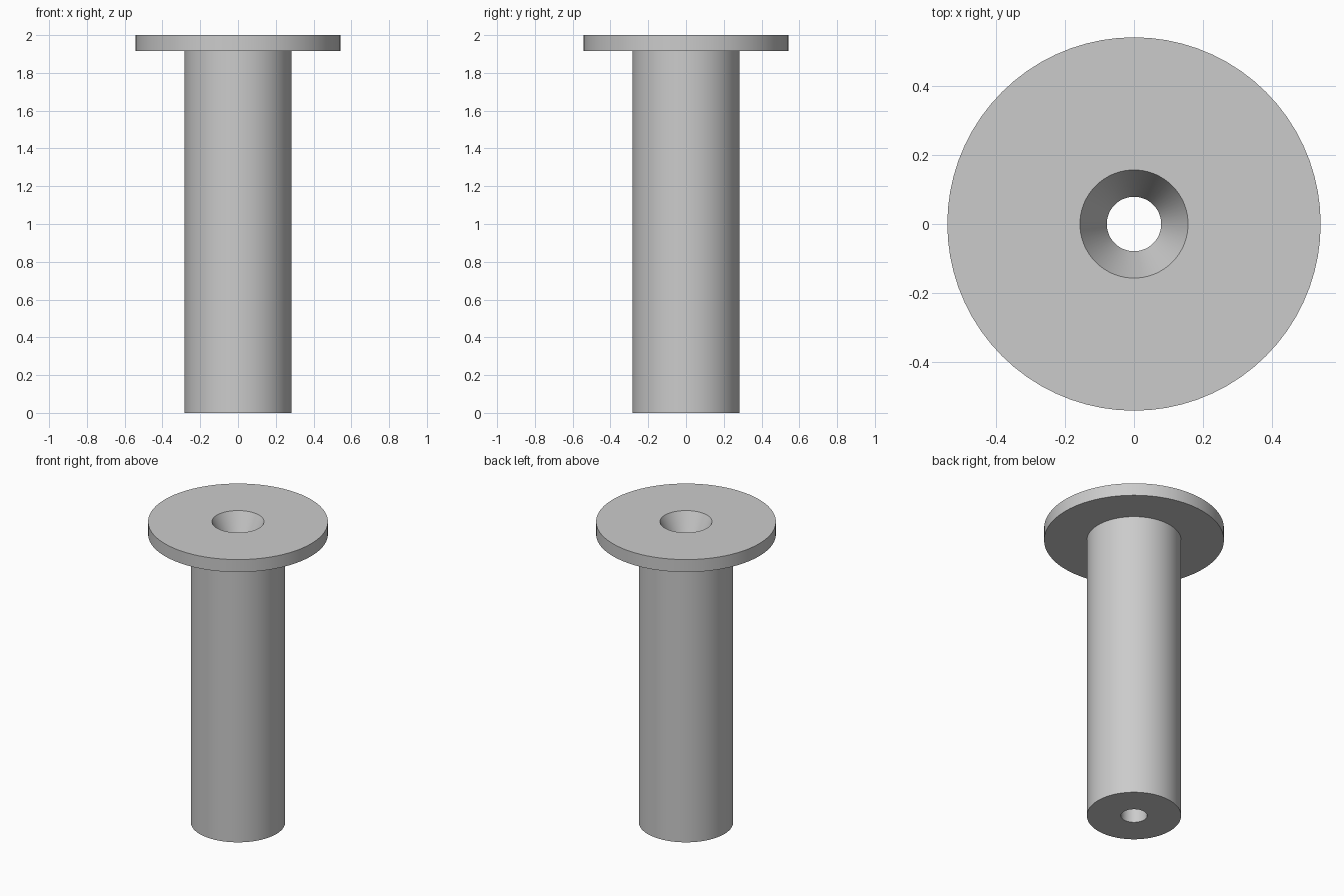
import bpy
import bmesh
import math

cube = bpy.data.objects.get("Cube")
if cube:
    bpy.data.objects.remove(cube, do_unlink=True)

SEGMENTS = 72

# Plain grey finish
grey = bpy.data.materials.new("light_grey")
grey.use_nodes = True
colour = (0.6, 0.6, 0.6, 1.0)
grey.diffuse_color = colour
grey.node_tree.nodes["Principled BSDF"].inputs["Base Color"].default_value = colour


def lathe(name, profile):
    """Spin a closed (radius, height) profile around the z axis."""
    bm = bmesh.new()
    verts = [bm.verts.new((r, 0, z)) for r, z in profile]
    edges = [bm.edges.new((v, verts[(i + 1) % len(verts)]))
             for i, v in enumerate(verts)]
    bmesh.ops.spin(bm, geom=verts + edges, axis=(0, 0, 1), cent=(0, 0, 0),
                   angle=math.tau, steps=SEGMENTS, use_merge=True)
    bmesh.ops.remove_doubles(bm, verts=bm.verts[:], dist=1e-5)
    bmesh.ops.recalc_face_normals(bm, faces=bm.faces[:])
    mesh = bpy.data.meshes.new(name)
    bm.to_mesh(mesh)
    bm.free()
    mesh.materials.append(grey)
    obj = bpy.data.objects.new(name, mesh)
    bpy.context.collection.objects.link(obj)
    bpy.ops.object.select_all(action="DESELECT")
    obj.select_set(True)
    bpy.context.view_layer.objects.active = obj
    bpy.ops.object.shade_smooth_by_angle(angle=math.radians(20))
    return obj


# Flanged sleeve: shaft, disc flange, countersink and through bore
shaft, flange, bore, sink = 0.284, 0.542, 0.079, 0.157
top, flange_bottom, sink_bottom = 2.0, 1.917, 1.84
lathe("flanged_sleeve", [
    (bore, 0), (shaft, 0), (shaft, flange_bottom), (flange, flange_bottom),
    (flange, top), (sink, top), (bore, sink_bottom),
])
